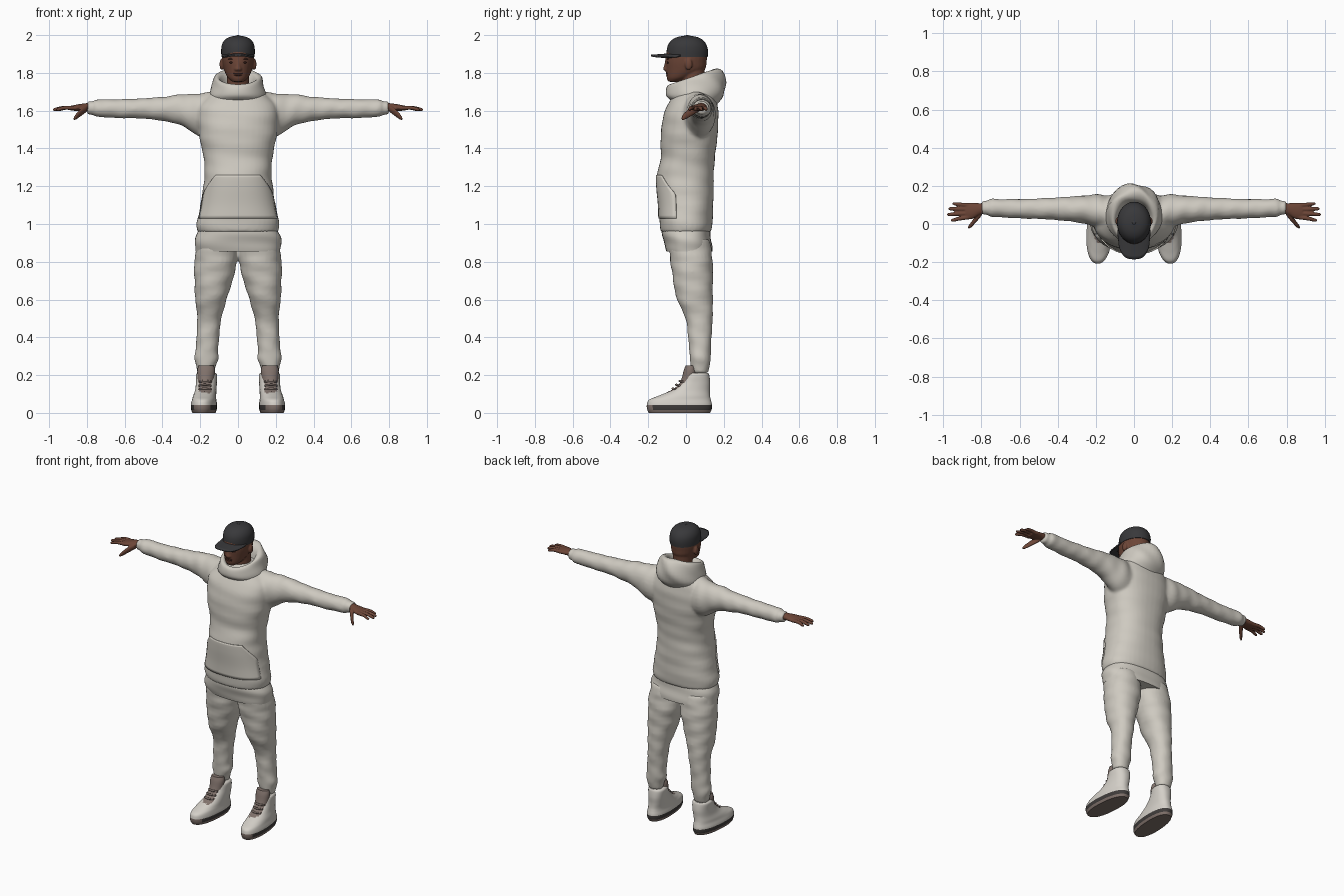
import bpy, bmesh
from math import sin, cos, pi, radians
from mathutils import Matrix

cube = bpy.data.objects.get("Cube")
if cube:
    bpy.data.objects.remove(cube)


def material(name, r, g, b):
    m = bpy.data.materials.new(name)
    m.use_nodes = True
    m.diffuse_color = (r, g, b, 1)
    node = next(n for n in m.node_tree.nodes if n.type == 'BSDF_PRINCIPLED')
    node.inputs["Base Color"].default_value = (r, g, b, 1)
    node.inputs["Roughness"].default_value = 0.8
    return m


CREAM = material("cream cloth", .62, .59, .53)
SKIN = material("brown skin", .15, .06, .038)
LIP = material("dark skin", .08, .028, .02)
CAP = material("charcoal", .04, .04, .043)
WHITE = material("off white leather", .66, .63, .58)
TAUPE = material("taupe", .22, .17, .15)
SOLE = material("dark sole", .05, .045, .043)


def spline(st, n=4):
    """Catmull-Rom interpolation of station tuples."""
    out = []
    for i in range(len(st) - 1):
        a, b, c, d = st[max(i - 1, 0)], st[i], st[i + 1], st[min(i + 2, len(st) - 1)]
        for k in range(n):
            t = k / n
            out.append(tuple(q + .5 * t * (r - p + t * (2 * p - 5 * q + 4 * r - s + t * (3 * (q - r) + s - p)))
                             for p, q, r, s in zip(a, b, c, d)))
    return out + [st[-1]]


def power(v, p):
    return (1 if v > 0 else -1) * abs(v) ** (2 / p)


def skin_rings(bm, rings, caps=True):
    """Bridge closed rings of points."""
    rows = [[bm.verts.new(p) for p in ring] for ring in rings]
    n = len(rows[0])
    for a, b in zip(rows, rows[1:]):
        for i in range(n):
            bm.faces.new((a[i], a[(i + 1) % n], b[(i + 1) % n], b[i]))
    if caps:
        bm.faces.new(rows[0])
        bm.faces.new(rows[-1])


def loft(bm, axis, stations, s=1, n=28, p=2, fold=0, steps=4):
    """Stations: position on axis, two centre values, two radii."""
    rings = []
    for t, c1, c2, r1, r2 in spline(stations, steps):
        ring = []
        for i in range(n):
            a = 2 * pi * i / n
            k = 1 + fold * (sin(70 * t + 2 * a) + .6 * sin(43 * t - 3 * a))
            u, v = c1 + k * r1 * power(cos(a), p), c2 + k * r2 * power(sin(a), p)
            x, y, z = {'x': (t, u, v), 'y': (u, t, v), 'z': (u, v, t)}[axis]
            ring.append((s * x, y, z))
        rings.append(ring)
    skin_rings(bm, rings)


def ball(bm, centre, size):
    m = Matrix.Translation(centre) @ Matrix.Diagonal((*size, 1))
    bmesh.ops.create_uvsphere(bm, u_segments=16, v_segments=10, radius=1, matrix=m)


def finish(name, bm, mats, voxel=0, smooth=3, thick=0, rule=None):
    bmesh.ops.recalc_face_normals(bm, faces=bm.faces)
    if rule:
        for f in bm.faces:
            f.material_index = rule(f.calc_center_median(), f.normal)
    me = bpy.data.meshes.new(name)
    bm.to_mesh(me)
    bm.free()
    for m in mats:
        me.materials.append(m)
    me.shade_smooth()
    me.set_sharp_from_angle(angle=radians(50))
    ob = bpy.data.objects.new(name, me)
    bpy.context.collection.objects.link(ob)
    if thick:
        ob.modifiers.new("thickness", 'SOLIDIFY').thickness = thick
    if voxel:
        r = ob.modifiers.new("blend", 'REMESH')
        r.mode, r.voxel_size, r.use_smooth_shade = 'VOXEL', voxel, True
        k = ob.modifiers.new("soften", 'SMOOTH')
        k.factor, k.iterations = .5, smooth
    return ob


# Hoodie body and sleeves
TORSO = [(.955, 0, 0, .214, .13), (1, 0, 0, .219, .14), (1.1, 0, 0, .199, .144),
         (1.2, 0, -.003, .184, .15), (1.27, 0, -.003, .177, .15), (1.35, 0, .01, .182, .143),
         (1.45, 0, .015, .202, .15), (1.55, 0, .024, .215, .148), (1.62, 0, .032, .208, .136),
         (1.68, 0, .045, .16, .112), (1.72, 0, .045, .11, .085), (1.74, 0, .045, .08, .07)]
SLEEVE = [(.1, .04, 1.58, .1, .12), (.18, .065, 1.573, .09, .122), (.25, .075, 1.59, .076, .098),
          (.32, .078, 1.607, .067, .078), (.4, .08, 1.609, .06, .064), (.5, .08, 1.612, .054, .054),
          (.6, .08, 1.61, .051, .051), (.7, .083, 1.612, .048, .048), (.75, .085, 1.613, .048, .046),
          (.768, .085, 1.613, .037, .035), (.785, .085, 1.615, .038, .036), (.8, .085, 1.615, .034, .03)]
bm = bmesh.new()
loft(bm, 'z', TORSO, n=40, p=2.3, fold=.008)
for s in (1, -1):
    loft(bm, 'x', SLEEVE, s, fold=.02)
finish("hoodie", bm, [CREAM], voxel=.009, smooth=4)

# Front pocket panel following the belly
bm = bmesh.new()
rows = []
for z, cx, cy, rx, ry in spline(TORSO, 6):
    if 1.02 < z < 1.27:
        half = radians(72 if z < 1.16 else 72 - 38 * (z - 1.16) / .11)
        row = []
        for i in range(17):
            a = -pi / 2 + half * (i / 8 - 1)
            row.append(bm.verts.new(((rx + .005) * power(cos(a), 2.3), cy + (ry + .005) * power(sin(a), 2.3), z)))
        rows.append(row)
for a, b in zip(rows, rows[1:]):
    for i in range(16):
        bm.faces.new((a[i], a[i + 1], b[i + 1], b[i]))
finish("pocket", bm, [CREAM], thick=.008)

# Collapsed hood: half width, front y, back y, front z, back z
HOOD = [(.14, -.08, .155, 1.655, 1.625), (.15, -.104, .2, 1.678, 1.68), (.138, -.106, .21, 1.71, 1.75),
        (.122, -.095, .178, 1.735, 1.82), (.095, -.07, .125, 1.735, 1.8), (.075, -.035, .1, 1.69, 1.7)]
bm = bmesh.new()
rings = []
for j, (w, yf, yb, zf, zb) in enumerate(spline(HOOD)):
    ring = []
    for i in range(40):
        a = 2 * pi * i / 40
        b = (1 + sin(a)) / 2
        k = 1 + .025 * sin(5 * a + .6 * j) * sin(pi * j / 20)
        ring.append((k * w * cos(a), yf + b * (yb - yf) * k, zf + b * (zb - zf)))
    rings.append(ring)
skin_rings(bm, rings, caps=False)
finish("hood", bm, [CREAM], thick=.006)

# Shirt hem below the hoodie
bm = bmesh.new()
loft(bm, 'z', [(.855, 0, .018, .224, .122), (.89, 0, .012, .229, .125), (.94, 0, .002, .222, .128),
               (.99, 0, 0, .2, .125)], n=48, p=2.4, fold=.012)
finish("shirt_hem", bm, [CREAM])

# Trousers
LEG = [(.21, .17, .075, .044, .042), (.25, .17, .075, .053, .05), (.29, .167, .075, .064, .056),
       (.33, .165, .075, .06, .057), (.4, .16, .073, .06, .062), (.5, .152, .07, .064, .072),
       (.6, .143, .047, .083, .095), (.7, .13, .037, .101, .105), (.8, .118, .03, .113, .112),
       (.92, .11, .015, .105, .11)]
bm = bmesh.new()
for s in (1, -1):
    loft(bm, 'z', LEG, s, p=2.15, fold=.02)
finish("trousers", bm, [CREAM], voxel=.009)

# Head, neck, nose and ears
bm = bmesh.new()
loft(bm, 'z', [(1.65, 0, .045, .065, .062), (1.74, 0, .035, .06, .062), (1.83, 0, .035, .06, .065)])
loft(bm, 'z', [(1.753, 0, -.065, .028, .028), (1.77, 0, -.043, .05, .058), (1.79, 0, -.024, .063, .08),
               (1.82, 0, -.003, .075, .104), (1.86, 0, 0, .083, .109), (1.9, 0, .003, .085, .108),
               (1.95, 0, .005, .078, .095), (1.98, 0, .005, .04, .05)])
loft(bm, 'z', [(1.81, 0, -.1, .016, .012), (1.82, 0, -.106, .02, .015), (1.835, 0, -.106, .013, .011),
               (1.87, 0, -.1, .009, .009)])
for s in (1, -1):
    ball(bm, (s * .086, .014, 1.845), (.012, .02, .03))
finish("head", bm, [SKIN], voxel=.0055, smooth=2)

# Lips, eyes and brows
bm = bmesh.new()
ball(bm, (0, -.099, 1.797), (.025, .007, .005))
ball(bm, (0, -.098, 1.788), (.021, .008, .005))
for s in (1, -1):
    ball(bm, (s * .034, -.096, 1.855), (.014, .006, .005))
    ball(bm, (s * .036, -.096, 1.874), (.018, .006, .004))
finish("face_details", bm, [LIP])

# Cap crown and button
bm = bmesh.new()
loft(bm, 'z', [(1.885, 0, .006, .088, .109), (1.92, 0, .007, .089, .109), (1.95, 0, .007, .085, .101),
               (1.975, 0, .007, .07, .081), (1.99, 0, .007, .045, .052), (1.997, 0, .007, .012, .014)], n=36)
ball(bm, (0, .007, 1.996), (.01, .01, .004))
finish("cap_crown", bm, [CAP])

# Cap brim
bm = bmesh.new()
grid = []
for j in range(9):
    row = []
    for i in range(25):
        u, v = i / 12 - 1, j / 8
        reach = .02 + .135 * (1 - abs(u) ** 3) ** .5
        row.append(bm.verts.new((.087 * u, -.03 - v * reach, 1.908 - .012 * u * u - .012 * v)))
    grid.append(row)
for a, b in zip(grid, grid[1:]):
    for i in range(24):
        bm.faces.new((a[i], a[i + 1], b[i + 1], b[i]))
finish("cap_brim", bm, [CAP], thick=.008)

# Hands, fingers as (root y, tip x, tip y), and thumb
FINGERS = [(.098, .952, .106), (.077, .974, .08), (.056, .98, .05), (.036, .962, .02)]
for s, side in ((1, "left"), (-1, "right")):
    bm = bmesh.new()
    loft(bm, 'x', [(.77, .085, 1.62, .027, .022), (.81, .078, 1.619, .031, .02),
                   (.85, .069, 1.616, .043, .017), (.885, .068, 1.613, .041, .013)], s)
    for y, tx, ty in FINGERS:
        loft(bm, 'x', [(.86, y, 1.614, .011, .012), ((.87 + tx) / 2, (y + ty) / 2, 1.615, .0105, .0105),
                       (tx - .012, ty, 1.607, .009, .009), (tx, ty, 1.605, .004, .004)], s, n=12)
    loft(bm, 'x', [(.8, .06, 1.612, .018, .018), (.83, .025, 1.592, .018, .02),
                   (.855, -.005, 1.57, .014, .016), (.87, -.018, 1.557, .007, .008)], s, n=14)
    finish(side + "_hand", bm, [SKIN], voxel=.004, smooth=2)

    def splay(bm):
        for v in bm.verts:
            v.co.x -= s * .06 * v.co.y

    # High-top shoe: sole, dark band, upper and front panel by height and direction
    bm = bmesh.new()
    loft(bm, 'z', [(0, .178, -.035, .06, .162), (.02, .178, -.035, .067, .171), (.045, .178, -.035, .068, .172),
                   (.07, .177, -.032, .063, .163), (.09, .176, -.01, .06, .137), (.12, .172, .024, .056, .102),
                   (.16, .17, .05, .055, .078), (.2, .17, .06, .056, .063), (.212, .17, .062, .048, .054)],
         s, n=48, p=2.3, steps=6)
    splay(bm)

    def shoe_colour(c, n):
        if c.z < .018:
            return 1
        if c.z < .04:
            return 2 if c.y > -.17 else 1
        return 1 if c.z > .085 and n.y < -.4 and abs(abs(c.x) - .175) < .034 else 0
    finish(side + "_shoe", bm, [WHITE, TAUPE, SOLE], rule=shoe_colour)

    # Tongue and laces
    bm = bmesh.new()
    loft(bm, 'z', [(.12, .172, .0, .035, .05), (.18, .171, .018, .044, .042), (.225, .17, .024, .047, .036),
                   (.25, .17, .026, .04, .028)], s)
    for i in range(5):
        z, y = .105 + .02 * i, -.085 + .019 * i
        loft(bm, 'x', [(.138, y + .012, z, .006, .005), (.172, y - .004, z + .004, .007, .006),
                       (.206, y + .012, z, .006, .005)], s, n=10)
    splay(bm)
    finish(side + "_shoe_tongue", bm, [TAUPE])
